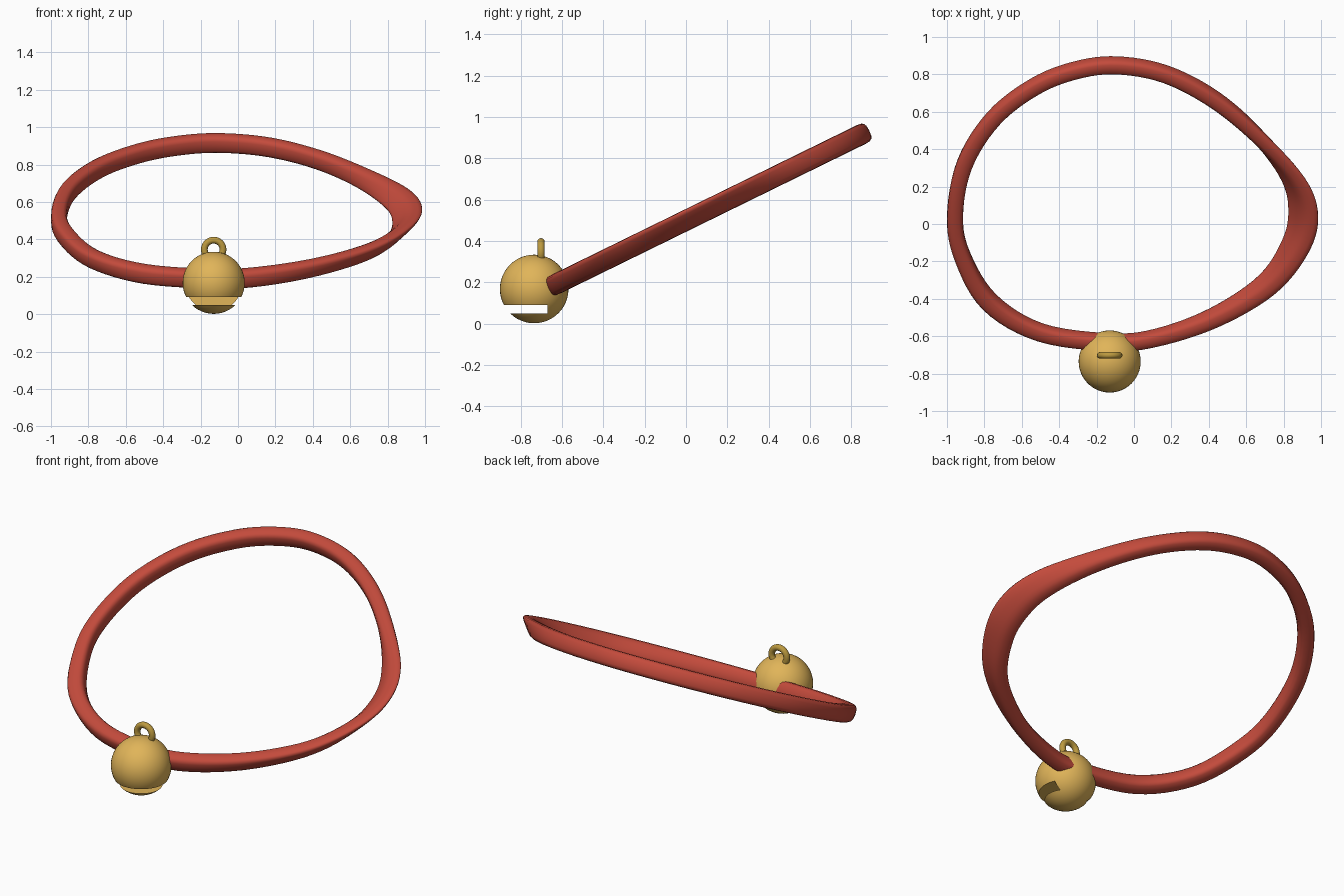
import bpy, bmesh, math
from mathutils import Vector

if "Cube" in bpy.data.objects:
    bpy.data.objects.remove(bpy.data.objects["Cube"])


def material(name, rgb):
    m = bpy.data.materials.new(name)
    m.diffuse_color = (*rgb, 1)
    m.use_nodes = True
    m.node_tree.nodes["Principled BSDF"].inputs["Base Color"].default_value = m.diffuse_color
    return m


def smooth(obj, angle):
    bpy.ops.object.select_all(action='DESELECT')
    obj.select_set(True)
    bpy.context.view_layer.objects.active = obj
    bpy.ops.object.shade_smooth_by_angle(angle=math.radians(angle))


def spline(pts, steps):
    # closed Catmull-Rom through tuples of any length
    out, n = [], len(pts)
    for i in range(n):
        a, b, c, d = (pts[(i + k) % n] for k in (-1, 0, 1, 2))
        for s in range(steps):
            t = s / steps
            out.append([0.5 * (2 * q + (r - p) * t + (2 * p - 5 * q + 4 * r - w) * t * t
                               + (3 * q - p - 3 * r + w) * t ** 3)
                        for p, q, r, w in zip(a, b, c, d)])
    return out


red = material("red_leather", (0.55, 0.07, 0.045))
gold = material("gold", (0.75, 0.46, 0.1))
dark_gold = material("dark_gold", (0.5, 0.32, 0.05))

# Collar: tilted band; each point is x, y, half width, outward flare of the top edge
path = [
    (0.905, 0.06, 0.045, 0.055), (0.85, 0.24, 0.043, 0.042), (0.665, 0.465, 0.042, 0.012),
    (0.43, 0.665, 0.043, 0), (0.17, 0.80, 0.043, 0), (-0.09, 0.848, 0.043, 0),
    (-0.31, 0.822, 0.043, 0), (-0.53, 0.735, 0.043, 0), (-0.75, 0.565, 0.043, 0),
    (-0.905, 0.32, 0.043, 0), (-0.957, 0.04, 0.043, 0), (-0.915, -0.18, 0.045, 0),
    (-0.77, -0.42, 0.048, 0.005), (-0.50, -0.58, 0.045, 0), (-0.13, -0.632, 0.043, 0),
    (0.12, -0.608, 0.043, 0), (0.43, -0.50, 0.044, 0.01), (0.71, -0.325, 0.045, 0.025),
    (0.862, -0.12, 0.045, 0.045),
]
SLOPE, HALF_H, SIDES = 0.49, 0.05, 16
normal = Vector((0, -SLOPE, 1)).normalized()
rows = spline(path, 6)
centres = [Vector((x, y, 0.5 + SLOPE * y)) for x, y, w, f in rows]
bm = bmesh.new()
rings = []
for i, (x, y, w, f) in enumerate(rows):
    tangent = (centres[(i + 1) % len(rows)] - centres[i - 1]).normalized()
    out = tangent.cross(normal)
    ring = []
    for k in range(SIDES):
        a = 2 * math.pi * k / SIDES
        u = math.copysign(abs(math.cos(a)) ** 0.65, math.cos(a))
        v = math.copysign(abs(math.sin(a)) ** 0.65, math.sin(a))
        ring.append(bm.verts.new(centres[i] + out * (u * w + v * f) + normal * v * HALF_H))
    rings.append(ring)
for i, ring in enumerate(rings):
    nxt = rings[(i + 1) % len(rings)]
    for k in range(SIDES):
        j = (k + 1) % SIDES
        bm.faces.new((ring[k], ring[j], nxt[j], nxt[k]))
bmesh.ops.recalc_face_normals(bm, faces=bm.faces)
mesh = bpy.data.meshes.new("collar_band")
bm.to_mesh(mesh)
bm.free()
collar = bpy.data.objects.new("collar_band", mesh)
bpy.context.collection.objects.link(collar)
mesh.materials.append(red)
smooth(collar, 60)

# Bell: ball with a slot cut in from the front
bpy.ops.mesh.primitive_uv_sphere_add(segments=48, ring_count=24, radius=0.166,
                                     location=(-0.13, -0.735, 0.168))
bell = bpy.context.object
bell.name = "bell"
bell.data.materials.append(gold)

bpy.ops.mesh.primitive_cube_add(size=1, location=(-0.13, -0.82, 0.07))
cutter = bpy.context.object
cutter.name = "slot_cutter"
cutter.scale = (0.5, 0.3, 0.042)
cutter.hide_render = True
cutter.display_type = 'WIRE'
bpy.context.view_layer.update()
mod = bell.modifiers.new("slot", 'BOOLEAN')
mod.operation = 'DIFFERENCE'
mod.solver = 'EXACT'
mod.object = cutter
bpy.context.view_layer.objects.active = bell
bpy.ops.object.modifier_apply(modifier=mod.name)
bpy.data.objects.remove(cutter)
smooth(bell, 35)

# Hanging loop on top of the bell
bpy.ops.mesh.primitive_torus_add(major_radius=0.05, minor_radius=0.018,
                                 major_segments=32, minor_segments=12,
                                 location=(-0.13, -0.702, 0.346),
                                 rotation=(math.pi / 2, 0, 0))
loop = bpy.context.object
loop.name = "bell_loop"
loop.data.materials.append(dark_gold)
smooth(loop, 60)
